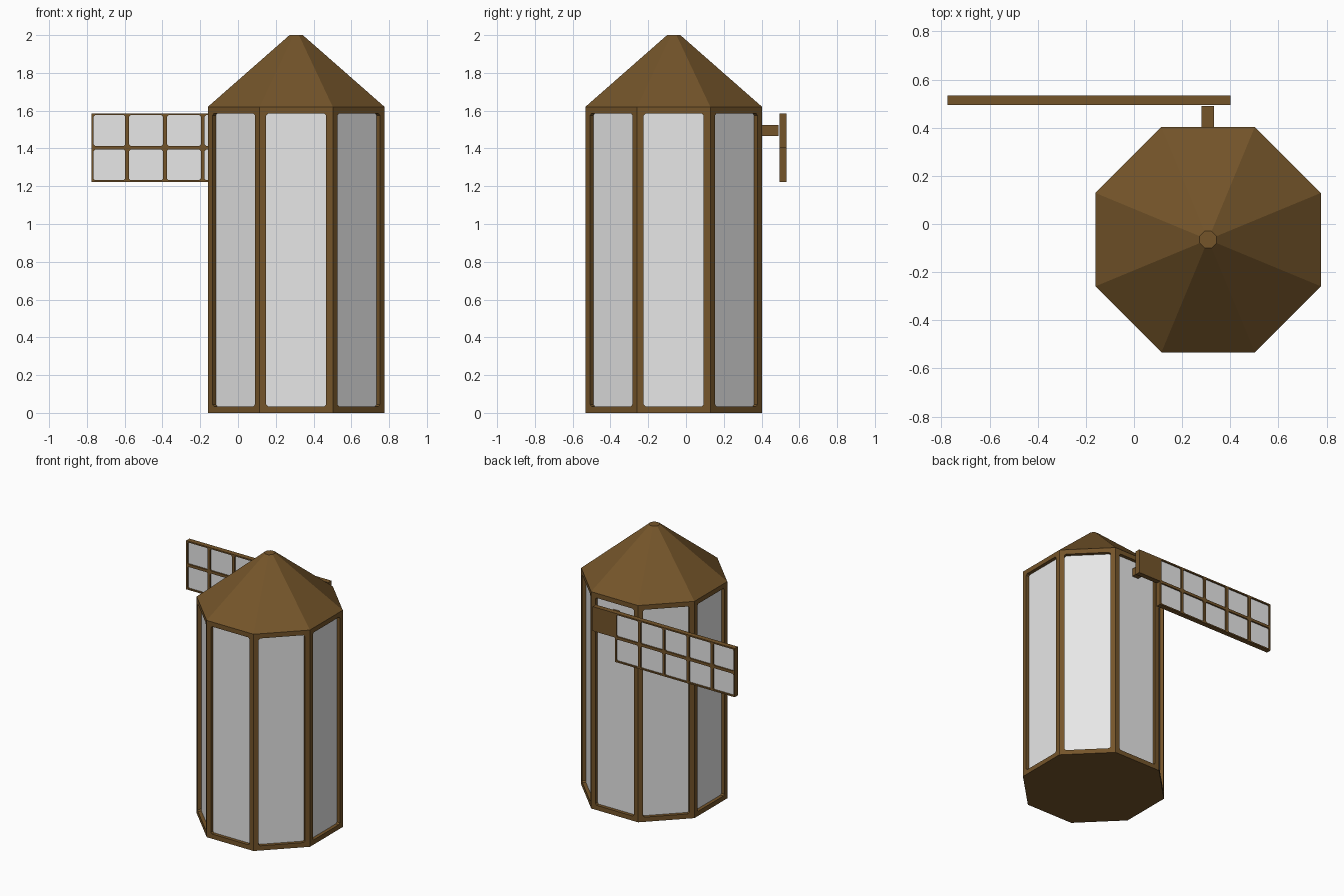
import bpy, bmesh, math
from mathutils import Vector

if "Cube" in bpy.data.objects:
    bpy.data.objects.remove(bpy.data.objects["Cube"])

def material(name, rgb):
    m = bpy.data.materials.new(name)
    m.diffuse_color = (*rgb, 1)
    m.use_nodes = True
    m.node_tree.nodes["Principled BSDF"].inputs["Base Color"].default_value = m.diffuse_color
    return m

WOOD = material("brown wood", (0.176, 0.09, 0.023))
PANEL = material("pale panel", (0.8, 0.8, 0.8))
CX, CY, APOTHEM = 0.308, -0.065, 0.468
RADIUS = APOTHEM / math.cos(math.pi / 8)

def finish(name, bm):
    bmesh.ops.recalc_face_normals(bm, faces=bm.faces)
    me = bpy.data.meshes.new(name)
    bm.to_mesh(me)
    bm.free()
    me.materials.append(WOOD)
    me.materials.append(PANEL)
    ob = bpy.data.objects.new(name, me)
    bpy.context.collection.objects.link(ob)
    return ob

def recess_panels(bm, faces, border, depth, chamfer):
    """Sink a pale, corner-cut panel into each face, leaving a wooden frame."""
    bmesh.ops.inset_individual(bm, faces=faces, thickness=border, use_even_offset=True)
    bmesh.ops.inset_individual(bm, faces=faces, thickness=0, depth=-depth)
    walls = set()
    for f in faces:
        f.material_index = 1
        for v in f.verts:
            walls.update(e for e in v.link_edges if e not in f.edges[:])
    bmesh.ops.bevel(bm, geom=list(walls), offset=chamfer, segments=1,
                    affect='EDGES', profile=0.5)

def octagon(bm, r, z):
    angles = [math.pi / 8 + k * math.pi / 4 for k in range(8)]
    return [bm.verts.new((CX + r * math.cos(a), CY + r * math.sin(a), z)) for a in angles]

def prism(bm, r0, z0, r1, z1):
    """Eight-sided closed prism or truncated cone; returns the side faces."""
    lo, hi = octagon(bm, r0, z0), octagon(bm, r1, z1)
    bm.faces.new(lo[::-1])
    bm.faces.new(hi)
    return [bm.faces.new((lo[i], lo[(i + 1) % 8], hi[(i + 1) % 8], hi[i])) for i in range(8)]

def box(name, lo, hi):
    bm = bmesh.new()
    bmesh.ops.create_cube(bm, size=1)
    lo, hi = Vector(lo), Vector(hi)
    for v in bm.verts:
        v.co = (lo + hi) / 2 + v.co * (hi - lo)
    return finish(name, bm)

# octagonal tower with a framed panel on every wall
bm = bmesh.new()
sides = prism(bm, RADIUS, 0, RADIUS, 1.62)
bm.normal_update()
recess_panels(bm, sides, 0.035, 0.025, 0.01)
finish("tower", bm)

# roof with a small flat top
bm = bmesh.new()
prism(bm, RADIUS, 1.62, 0.038, 2.0)
finish("roof", bm)

# axle sticking out of the back wall
box("axle", (0.28, 0.37, 1.467), (0.332, 0.49, 1.525))

# sail: five by two framed panels on both faces
bm = bmesh.new()
cols, rows = 5, 2
step_x, z0, step_z = 0.2, 1.222, 0.182
rings = [[bm.verts.new((max(-0.775, -0.787 + i * step_x), 0.495, z0 + j * step_z))
          for i in range(cols + 1)] for j in range(rows + 1)]
for j in range(rows):
    for i in range(cols):
        bm.faces.new((rings[j][i], rings[j][i + 1], rings[j + 1][i + 1], rings[j + 1][i]))
ext = bmesh.ops.extrude_face_region(bm, geom=bm.faces[:], use_keep_orig=True)
bmesh.ops.translate(bm, vec=(0, 0.038, 0),
                    verts=[g for g in ext["geom"] if isinstance(g, bmesh.types.BMVert)])
bmesh.ops.recalc_face_normals(bm, faces=bm.faces)
bm.normal_update()
recess_panels(bm, [f for f in bm.faces if abs(f.normal.y) > 0.9], 0.01, 0.011, 0.008)
finish("sail", bm)

# solid arm joining the sail to the axle
box("sail_arm", (0.205, 0.495, 1.404), (0.4, 0.533, 1.586))
